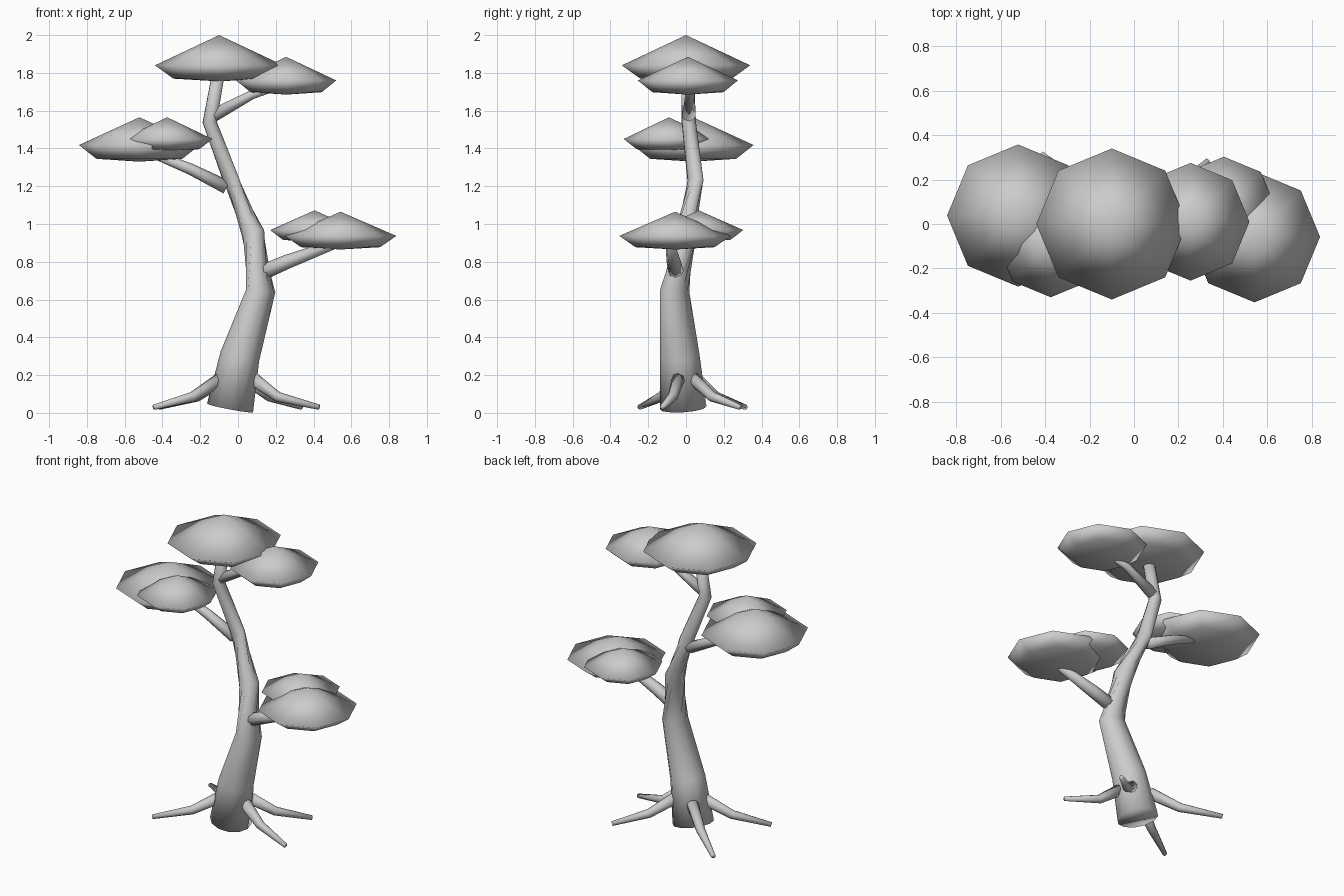
import bpy, bmesh, math
from mathutils import Vector

if "Cube" in bpy.data.objects:
    bpy.data.objects.remove(bpy.data.objects["Cube"])

grey = bpy.data.materials.new("plain_grey")
grey.diffuse_color = (0.604, 0.604, 0.604, 1)
grey.use_nodes = True
grey.node_tree.nodes["Principled BSDF"].inputs["Base Color"].default_value = grey.diffuse_color


def finish(bm, name):
    """Turn a bmesh into a fully smooth shaded object."""
    bmesh.ops.recalc_face_normals(bm, faces=bm.faces[:])
    for face in bm.faces:
        face.smooth = True
    mesh = bpy.data.meshes.new(name)
    bm.to_mesh(mesh)
    bm.free()
    mesh.materials.append(grey)
    obj = bpy.data.objects.new(name, mesh)
    bpy.context.collection.objects.link(obj)
    return obj


def tube(name, stations, sides, twists=None):
    """Tapered tube through (x, y, z, radius) stations, capped; rings may twist (degrees)."""
    bm = bmesh.new()
    pts = [Vector(s[:3]) for s in stations]
    side = Vector((0, 1, 0)) if abs((pts[1] - pts[0]).normalized().y) < 0.8 else Vector((1, 0, 0))
    rings = []
    for i, p in enumerate(pts):
        fore = (pts[min(i + 1, len(pts) - 1)] - p).normalized()
        back = (p - pts[max(i - 1, 0)]).normalized()
        t = (fore + back).normalized()
        side = (side - t * side.dot(t)).normalized()
        other = t.cross(side)
        r = stations[i][3]
        turn = math.radians(twists[i]) if twists else 0
        angles = (turn + 2 * math.pi * k / sides for k in range(sides))
        rings.append([bm.verts.new(p + r * (math.cos(a) * side + math.sin(a) * other))
                      for a in angles])
    for lo, hi in zip(rings, rings[1:]):
        for k in range(sides):
            n = (k + 1) % sides
            bm.faces.new((lo[k], lo[n], hi[n], hi[k]))
    bm.faces.new(rings[0])
    bm.faces.new(rings[-1])
    return finish(bm, name)


def canopy(name, x, y, r, top, rim, bottom):
    """Eight-sided leaf pad: pointed top, wide rim, shallow underside."""
    bm = bmesh.new()
    low = bottom + 0.17 * (rim - bottom)
    rings = []
    for rad, z in ((r, rim), (0.71 * r, low)):
        rings.append([bm.verts.new((x + rad * math.cos(k * math.pi / 4),
                                    y + rad * math.sin(k * math.pi / 4), z))
                      for k in range(8)])
    apex = bm.verts.new((x, y, top))
    base = bm.verts.new((x, y, bottom))
    for k in range(8):
        n = (k + 1) % 8
        bm.faces.new((rings[0][k], rings[0][n], apex))
        bm.faces.new((rings[1][k], rings[1][n], rings[0][n], rings[0][k]))
        bm.faces.new((rings[1][n], rings[1][k], base))
    return finish(bm, name)


# Trunk, leaning right, twisting at the waist and then bending back to the left
tube("trunk", [(-0.042, -0.015, 0.026, 0.124),
               (0.01, -0.033, 0.30, 0.105),
               (0.12, -0.06, 0.645, 0.078),
               (0.08, 0.0, 0.95, 0.061),
               (-0.035, 0.05, 1.23, 0.043),
               (-0.15, 0.015, 1.54, 0.038),
               (-0.103, 0.008, 1.80, 0.034)], 12, (0, 0, 0, 55, 110, 110, 110))

# Branches that carry the leaf pads
tube("left_branch", [(-0.06, 0.05, 1.195, 0.037), (-0.25, 0.05, 1.29, 0.03),
                     (-0.46, 0.05, 1.375, 0.022)], 8)
tube("right_branch", [(0.11, -0.05, 0.735, 0.042), (0.26, -0.065, 0.80, 0.038),
                      (0.53, -0.085, 0.90, 0.024)], 8)
tube("upper_branch", [(-0.13, 0.015, 1.575, 0.035), (0.075, 0.02, 1.685, 0.024),
                      (0.22, 0.01, 1.73, 0.018)], 8)

# Four roots: start, bend and tip
roots = {
    "front_left_root": ((-0.09, -0.05), (-0.24, -0.13), (-0.445, -0.245)),
    "back_left_root": ((-0.08, 0.05), (-0.22, 0.16), (-0.418, 0.315)),
    "front_right_root": ((0.08, -0.04), (0.21, -0.07), (0.43, -0.125)),
    "back_right_root": ((0.05, 0.04), (0.17, 0.14), (0.335, 0.285)),
}
for name, (a, b, c) in roots.items():
    tube(name, [(*a, 0.18, 0.036), (*b, 0.085, 0.027), (*c, 0.03, 0.014)], 8)

# Leaf pads: centre x, centre y, radius, top, rim and bottom heights
for pad in (("top_canopy", -0.10, 0.0, 0.34, 2.0, 1.84, 1.755),
            ("top_right_canopy", 0.255, 0.01, 0.265, 1.885, 1.76, 1.685),
            ("left_canopy", -0.522, 0.038, 0.32, 1.565, 1.418, 1.33),
            ("left_small_canopy", -0.375, -0.09, 0.24, 1.565, 1.45, 1.385),
            ("right_canopy", 0.543, -0.058, 0.295, 1.065, 0.937, 0.865),
            ("right_small_canopy", 0.405, 0.068, 0.235, 1.072, 0.968, 0.905)):
    canopy(*pad)
